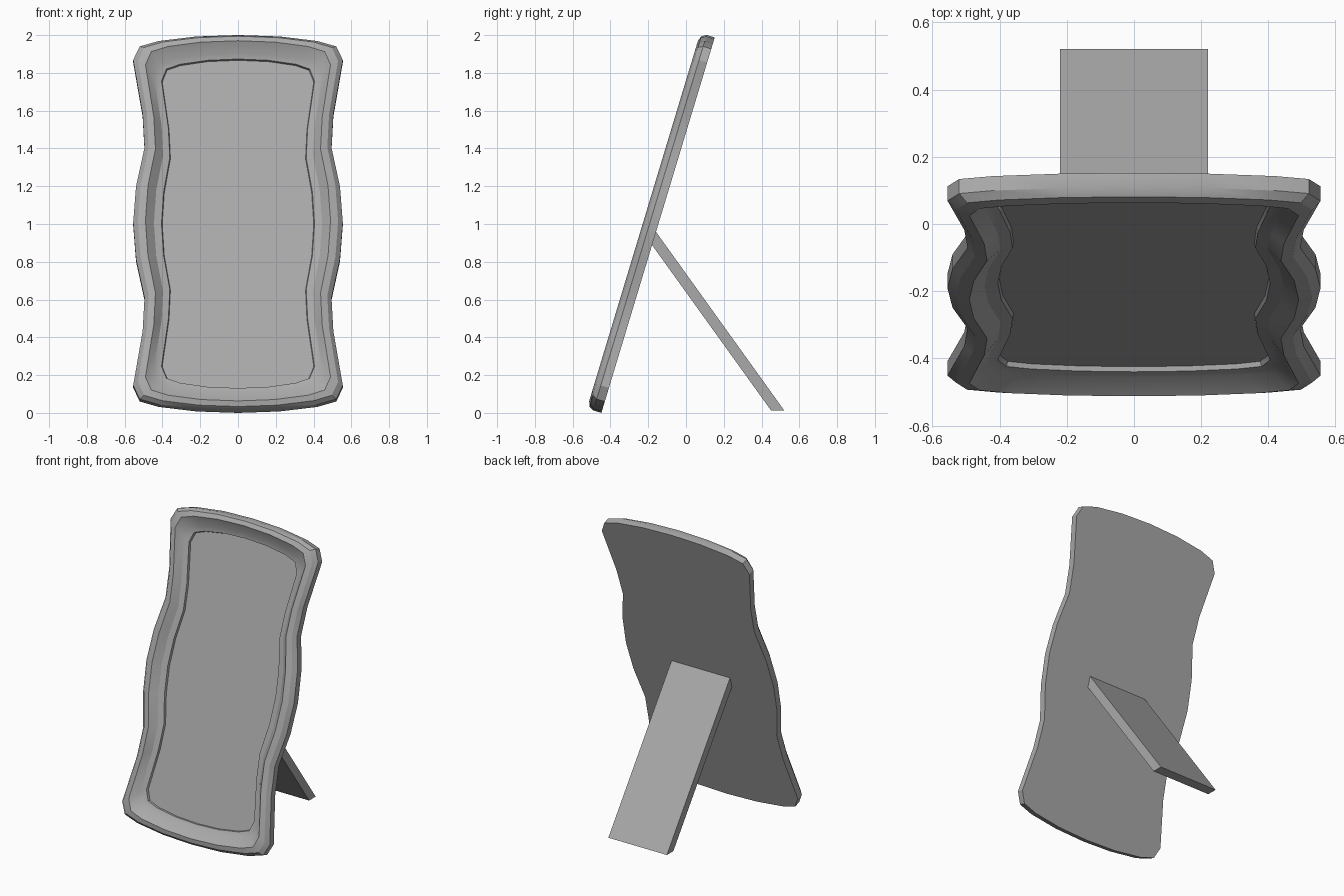
import bpy, bmesh, math
from mathutils import Vector

if "Cube" in bpy.data.objects:
    bpy.data.objects.remove(bpy.data.objects["Cube"], do_unlink=True)

grey = bpy.data.materials.new("plain grey")
grey.use_nodes = True
colour = (0.4, 0.4, 0.4, 1)
grey.diffuse_color = colour
grey.node_tree.nodes["Principled BSDF"].inputs["Base Color"].default_value = colour


def finish(name, bm):
    bmesh.ops.recalc_face_normals(bm, faces=bm.faces[:])
    mesh = bpy.data.meshes.new(name)
    bm.to_mesh(mesh)
    bm.free()
    mesh.materials.append(grey)
    obj = bpy.data.objects.new(name, mesh)
    bpy.context.collection.objects.link(obj)
    return obj


# Wavy outline: one quarter, mirrored to a closed loop
HALF_W, HALF_H = 0.555, 1.038
quarter = [(0, HALF_H), (0.22, 1.03), (0.42, 1.005), (0.52, 0.975), (HALF_W, 0.90),
           (0.505, 0.60), (0.495, 0.415), (0.54, 0.20), (HALF_W, 0)]
right_half = quarter + [(x, -v) for x, v in quarter[-2::-1]]
outline = right_half + [(-x, v) for x, v in right_half[-2:0:-1]]

# Moulding section: side inset, end inset, height above the back
section = [(0, 0, 0), (0, 0, 0.045), (0.025, 0.014, 0.07), (0.065, 0.042, 0.08),
           (0.11, 0.10, 0.038), (0.15, 0.128, 0.03), (0.154, 0.131, 0.015)]

TILT = math.radians(16.8)
S, C = math.sin(TILT), math.cos(TILT)


def lean(x, v, d):
    """Place a point of the upright frame on the leaning plane."""
    u = v + HALF_H
    return Vector((x, -0.448 + u * S - d * C, u * C + d * S))


# Frame with back board and moulding
def make_ring(bm, inset):
    dx, dv, d = inset
    kx, kv = 1 - dx / HALF_W, 1 - dv / HALF_H
    return [bm.verts.new(lean(x * kx, v * kv, d)) for x, v in outline]


bm = bmesh.new()
rings = [make_ring(bm, inset) for inset in section]
count = len(outline)
for a, b in zip(rings, rings[1:]):
    for i in range(count):
        j = (i + 1) % count
        bm.faces.new((a[i], a[j], b[j], b[i]))
bm.faces.new(rings[0])
frame = finish("picture_frame", bm)

# Picture panel closing the recess
bm = bmesh.new()
bm.faces.new(make_ring(bm, section[-1])[::-1])
panel = finish("picture_panel", bm)
if panel.data.polygons[0].normal.y > 0:
    panel.data.flip_normals()

# Rear stand: side profile extruded across
bm = bmesh.new()
side = [(-0.16, 0.96), (-0.188, 0.90), (0.45, 0.013), (0.52, 0.013)]
face = bm.faces.new([bm.verts.new((-0.22, y, z)) for y, z in side])
moved = bmesh.ops.extrude_face_region(bm, geom=[face])["geom"]
bmesh.ops.translate(bm, vec=(0.44, 0, 0),
                    verts=[g for g in moved if isinstance(g, bmesh.types.BMVert)])
finish("rear_stand", bm)

# Soft shading along the moulding, sharp at its corners
bpy.ops.object.select_all(action="DESELECT")
frame.select_set(True)
bpy.context.view_layer.objects.active = frame
bpy.ops.object.shade_smooth_by_angle(angle=math.radians(30))
